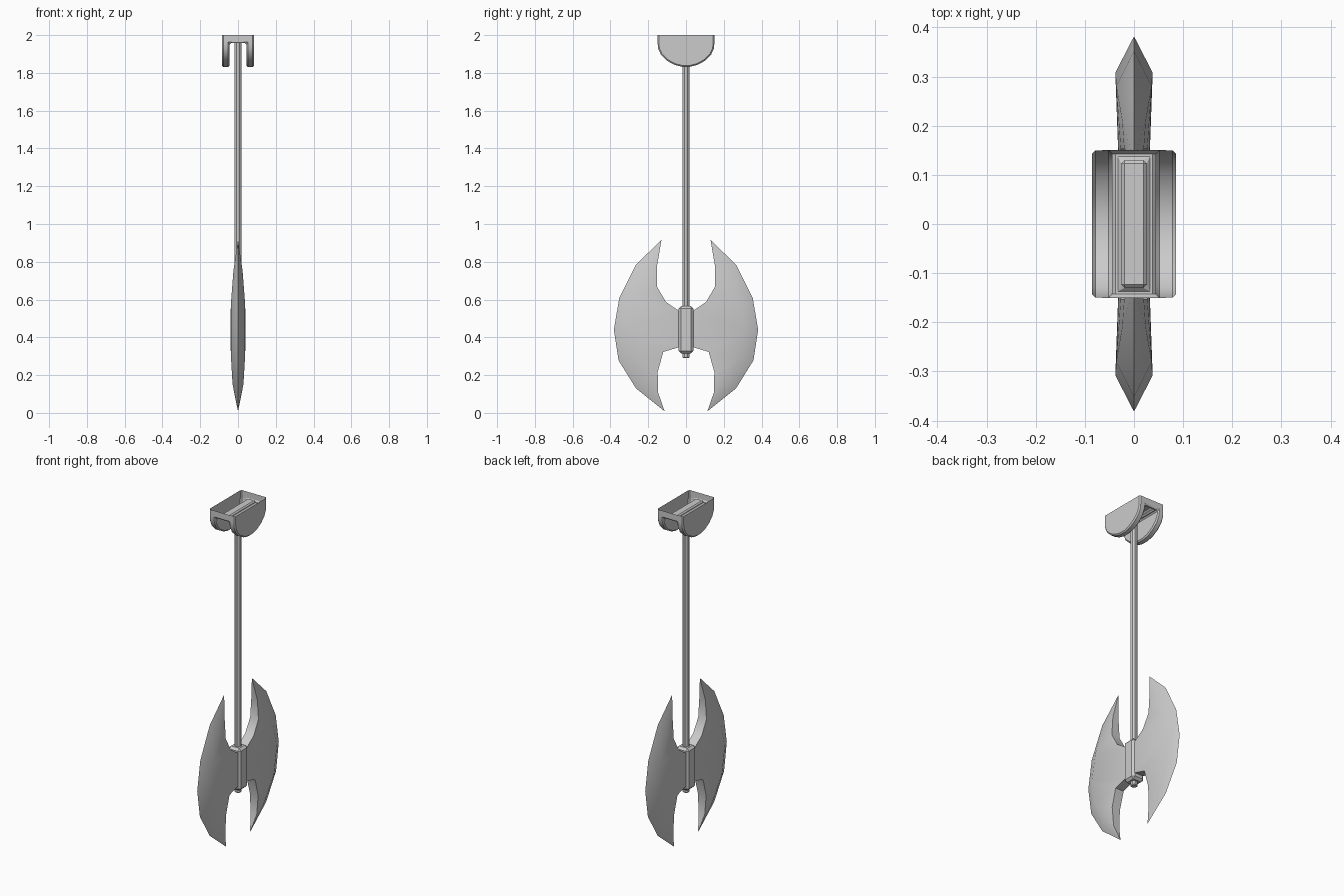
import bpy, bmesh, math
from mathutils import Matrix

if "Cube" in bpy.data.objects:
    bpy.data.objects.remove(bpy.data.objects["Cube"])


def finish(bm, name, smooth_angle=None):
    me = bpy.data.meshes.new(name)
    bm.to_mesh(me)
    bm.free()
    ob = bpy.data.objects.new(name, me)
    bpy.context.collection.objects.link(ob)
    if smooth_angle:
        bpy.ops.object.select_all(action='DESELECT')
        ob.select_set(True)
        bpy.context.view_layer.objects.active = ob
        bpy.ops.object.shade_smooth_by_angle(angle=math.radians(smooth_angle))
    return ob


def bevel_sharp(bm, width, min_angle=50):
    edges = [e for e in bm.edges if len(e.link_faces) == 2
             and e.calc_face_angle(0) > math.radians(min_angle)]
    bmesh.ops.bevel(bm, geom=edges, offset=width, segments=1, profile=0.5, affect='EDGES')


# Ceiling bracket: open-topped shell with two rounded cheeks and a web between
half = [(.15, 2.0), (.15, 1.957), (.148, 1.93), (.132, 1.895), (.1, 1.864), (.06, 1.842), (.02, 1.832)]
profile = half + [(-y, z) for y, z in reversed(half)]
XI, XO, FLOOR = .045, .085, 1.957
bm = bmesh.new()


def face(pts):
    return bm.faces.new([bm.verts.new(p) for p in pts])


for s in (1, -1):
    face([(s * XO, y, z) for y, z in profile])
    face([(s * XI, y, z) for y, z in profile[1:-1]])
    for (y0, z0), (y1, z1) in zip(profile, profile[1:]):
        face([(s * XI, y0, z0), (s * XO, y0, z0), (s * XO, y1, z1), (s * XI, y1, z1)])
    face([(-XI, s * .15, 2), (XI, s * .15, 2), (XI, s * .15, FLOOR), (-XI, s * .15, FLOOR)])
corners = [(1, 1), (-1, 1), (-1, -1), (1, -1)]
rings = [[(a * x, b * y, z) for a, b in corners]
         for x, y, z in ((XI, .15, FLOOR), (.026, .13, FLOOR), (.026, .13, 1.975))]
for lo, hi in zip(rings, rings[1:]):
    for i in range(4):
        j = (i + 1) % 4
        face([lo[i], lo[j], hi[j], hi[i]])
face(rings[-1])
bmesh.ops.remove_doubles(bm, verts=bm.verts, dist=1e-5)
bmesh.ops.recalc_face_normals(bm, faces=bm.faces)
bm.normal_update()
big = max(bm.faces, key=lambda f: f.calc_center_median().x)
if big.normal.x < 0:
    bmesh.ops.reverse_faces(bm, faces=bm.faces)
bevel_sharp(bm, .007)
finish(bm, "ceiling_bracket", 30)

# Octagonal shaft, ending in a small nub under the hub
bm = bmesh.new()
bmesh.ops.create_cone(bm, cap_ends=True, segments=8, radius1=.0195, radius2=.0195, depth=1.68,
                      matrix=Matrix.Translation((0, 0, 1.13)) @ Matrix.Rotation(math.pi / 8, 4, 'Z'))
bevel_sharp(bm, .004, 60)
finish(bm, "shaft")

# Chamfered hub block
bm = bmesh.new()
bmesh.ops.create_cube(bm, size=1, matrix=Matrix.Translation((0, 0, .44)) @ Matrix.Diagonal((.08, .08, .25, 1)))
bevel_sharp(bm, .013)
finish(bm, "hub")

# Double blade: one quarter (sharp edge, ridge, thick inner rim) repeated four times
top, bottom = (0, .13, .915), (0, .113, .008)
edge = [top] + [(0, y, z) for y, z in ((.265, .785), (.353, .61), (.382, .44), (.357, .278), (.265, .13))] + [bottom]
ridge = [(.024, .21, .755), (.036, .28, .6), (.038, .308, .44), (.037, .283, .29), (.029, .205, .155)]
inner = [(.02, .153, .78), (.027, .153, .667), (.028, .106, .587), (.028, .03, .535),
         (.028, .03, .35), (.028, .12, .323), (.027, .15, .217), (.02, .147, .106)]
link = [0, 1, 1, 2, 2, 3, 3, 4]
quads = [(top, edge[1], ridge[0]), (top, ridge[0], inner[0]),
         (bottom, edge[5], ridge[4]), (bottom, ridge[4], inner[7])]
for i in range(4):
    quads.append((edge[i + 1], edge[i + 2], ridge[i + 1], ridge[i]))
for i in range(7):
    quads.append((ridge[link[i]], ridge[link[i + 1]], inner[i + 1], inner[i]))
rim = [top] + inner + [bottom]
for a, b in zip(rim, rim[1:]):
    quads.append((a, b, (0, *b[1:]), (0, *a[1:])))
bm = bmesh.new()
for sx, sy in corners:
    for q in quads:
        pts = list(dict.fromkeys(q))
        face([(sx * x, sy * y, z) for x, y, z in pts])
bmesh.ops.remove_doubles(bm, verts=bm.verts, dist=1e-5)
bmesh.ops.recalc_face_normals(bm, faces=bm.faces)
finish(bm, "double_blade", 42)
